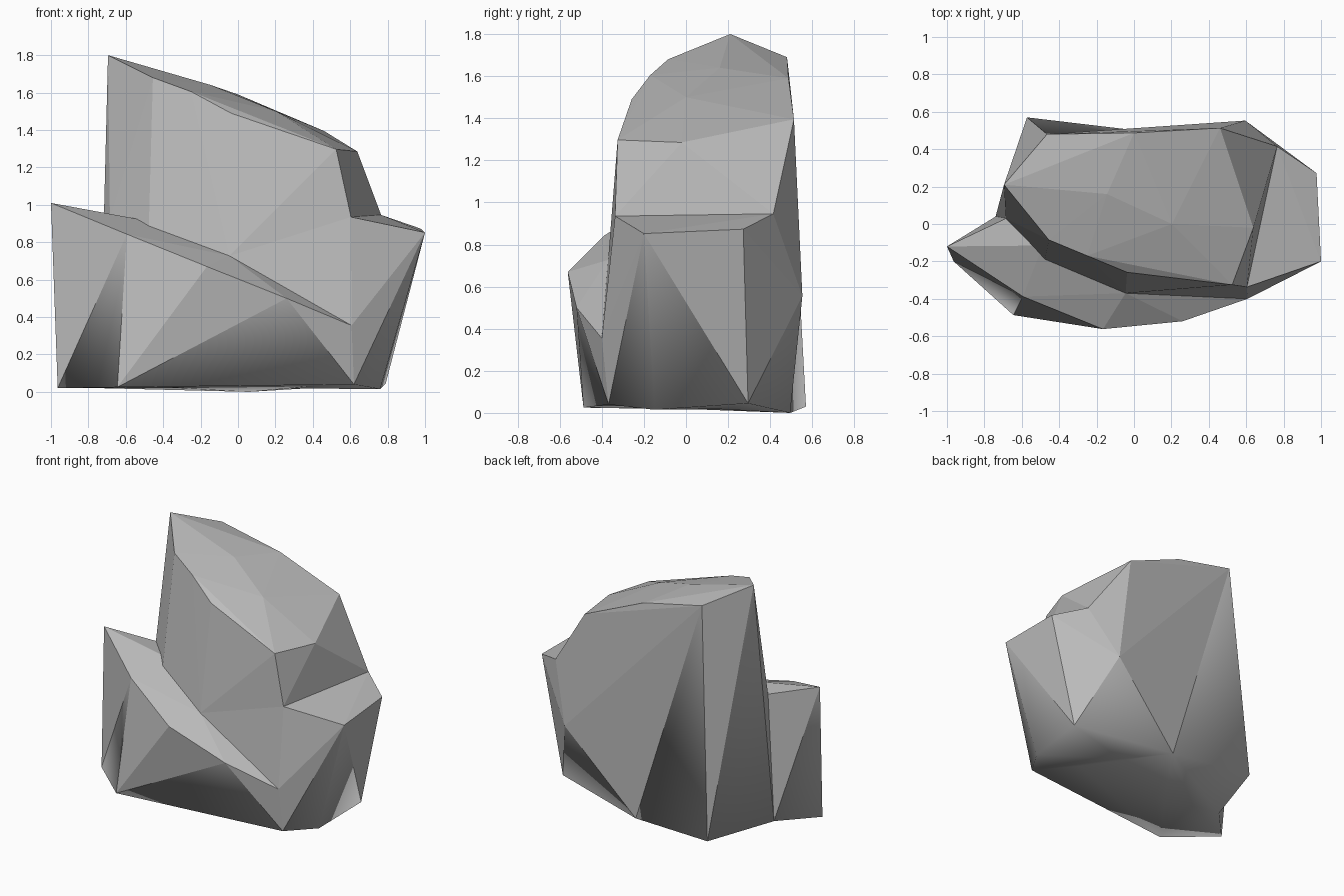
import bpy, bmesh

if "Cube" in bpy.data.objects:
    bpy.data.objects.remove(bpy.data.objects["Cube"])

# Key corners of the rock, named by place
peak, back_top, back_mid, back_right = (-.695, .21, 1.8), (-.465, .48, 1.69), (0, .487, 1.59), (.46, .513, 1.395)
rim = [(-.455, -.085, 1.68), (-.25, -.17, 1.605), (-.037, -.258, 1.49), (.525, -.325, 1.297), (.638, -.02, 1.285)]
crown = [(-.144, .16, 1.64), (.203, 0, 1.50)]
notch, valley_a, valley_b = (-.685, .03, .93), (-.487, -.115, .915), (-.045, -.37, .727)
step_front, step_back = (.604, -.337, .935), (.765, .415, .946)
side_front, side_back = (1, -.2, .852), (.976, .272, .873)
back_bulge, back_hip = (.47, .53, .97), (.595, .553, .556)
tip, brow, belly = (-1, -.12, 1.01), (-.594, -.388, .843), (-.166, -.562, .67)
lip, corner = (.26, -.52, .5), (.607, -.4, .355)
# Corners on the ground
foot_left, foot_front, foot_corner = (-.964, -.2, .02), (-.645, -.487, .025), (.62, -.368, .04)
foot_right, foot_side, foot_mid = (.76, -.15, .015), (.79, .295, .045), (.06, .495, 0)
foot_back, foot_notch = (-.572, .57, .03), (-.74, .04, .02)
inner = (.1, .3, .02)

grey = bpy.data.materials.new("stone grey")
grey.diffuse_color = (.5, .5, .5, 1)
grey.use_nodes = True
grey.node_tree.nodes["Principled BSDF"].inputs["Base Color"].default_value = grey.diffuse_color


def chunk(name, points):
    """Faceted convex block around the given corners."""
    bm = bmesh.new()
    for p in points:
        bm.verts.new(p)
    res = bmesh.ops.convex_hull(bm, input=bm.verts[:])
    junk = {g for g in res["geom_interior"] + res["geom_unused"] if isinstance(g, bmesh.types.BMVert)}
    bmesh.ops.delete(bm, geom=list(junk), context='VERTS')
    bmesh.ops.recalc_face_normals(bm, faces=bm.faces[:])
    me = bpy.data.meshes.new(name)
    bm.to_mesh(me)
    bm.free()
    me.materials.append(grey)
    ob = bpy.data.objects.new(name, me)
    bpy.context.collection.objects.link(ob)
    return ob


# Tall slab with sloping crown
rock = chunk("rock", [peak, back_top, back_mid, back_right, *rim, *crown, notch, valley_a, valley_b,
                      step_front, step_back, back_bulge, back_hip, foot_mid, foot_side, foot_notch,
                      (-.5, -.3, .03), (.5, -.25, .04)])
parts = [
    # Wedge at the back left
    chunk("back_wedge", [peak, back_top, foot_back, foot_mid, foot_notch, notch, (.1, 0, .03)]),
    # Front shelf
    chunk("front_shelf", [brow, belly, lip, corner, notch, valley_a, valley_b,
                          foot_left, foot_front, foot_corner, foot_notch, inner]),
    # Pointed left end of the shelf
    chunk("left_point", [tip, brow, notch, valley_a, foot_left, foot_notch, (-.2, 0, .03)]),
    # Right shelf
    chunk("right_shelf", [step_front, step_back, side_front, side_back, corner, valley_b, back_hip,
                          foot_corner, foot_right, foot_side, inner]),
]

# Fuse the chunks into one rock
bpy.context.view_layer.objects.active = rock
for part in parts:
    mod = rock.modifiers.new("fuse", 'BOOLEAN')
    mod.operation, mod.solver, mod.object = 'UNION', 'EXACT', part
    bpy.ops.object.modifier_apply(modifier=mod.name)
    bpy.data.objects.remove(part)

# Flat facets, softened only where they roll into the underside
bm = bmesh.new()
bm.from_mesh(rock.data)
bmesh.ops.remove_doubles(bm, verts=bm.verts[:], dist=.002)
bm.normal_update()
for f in bm.faces:
    f.smooth = True
for e in bm.edges:
    e.smooth = any(f.normal.z < -.85 for f in e.link_faces)
bm.to_mesh(rock.data)
bm.free()
